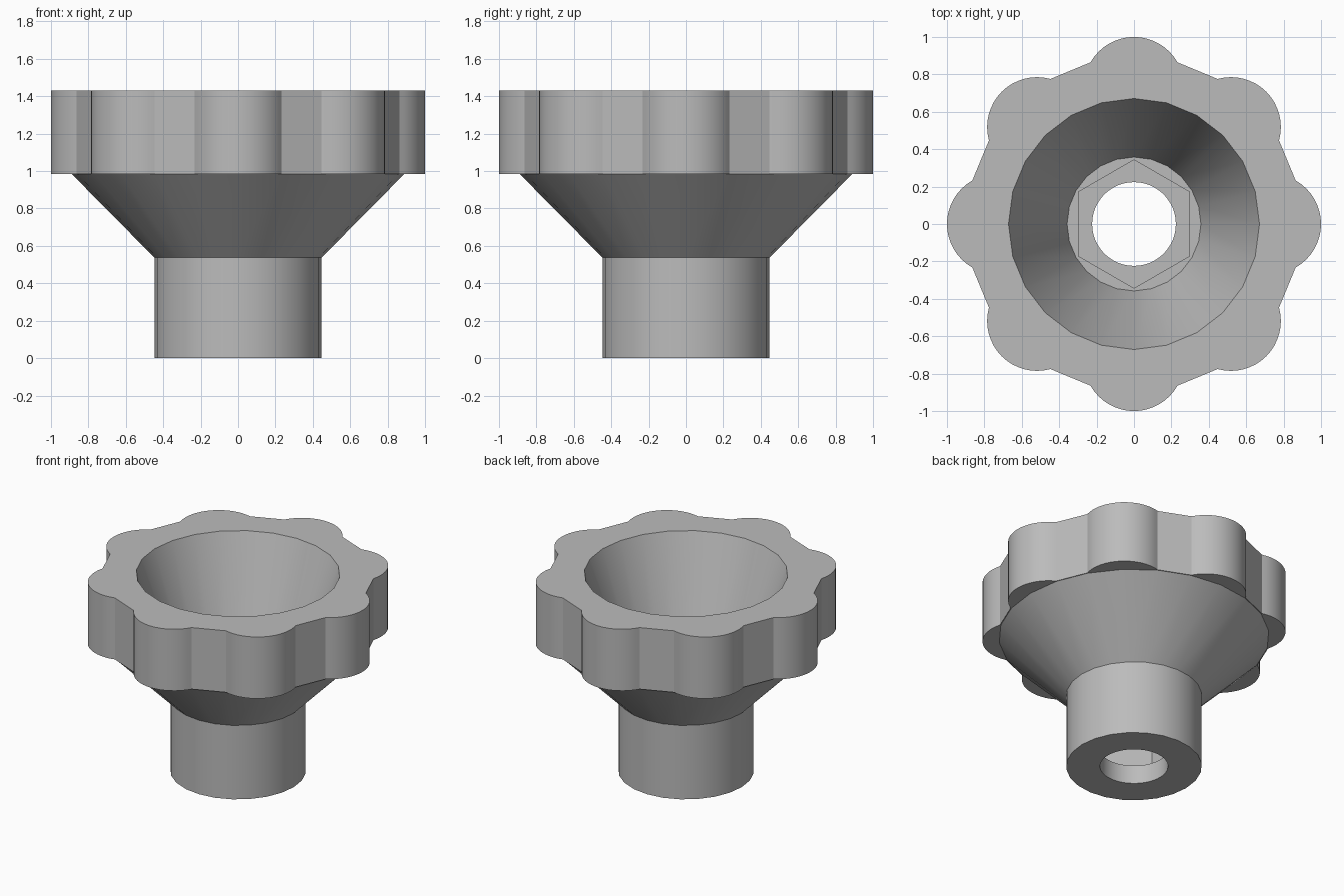
import bpy
import bmesh
from math import sin, cos, pi, radians

cube = bpy.data.objects.get("Cube")
if cube:
    bpy.data.objects.remove(cube, do_unlink=True)

grey = bpy.data.materials.new("plain grey")
grey.use_nodes = True
colour = (0.5, 0.5, 0.5, 1)
grey.diffuse_color = colour
grey.node_tree.nodes["Principled BSDF"].inputs["Base Color"].default_value = colour

STEM_TOP, RIM_BOTTOM, RIM_TOP, NUT_SEAT = 0.537, 0.985, 1.432, 0.134
bm = bmesh.new()


def ring(points, z):
    """Closed loop of vertices; returns vertices and edges."""
    verts = [bm.verts.new((x, y, z)) for x, y in points]
    edges = [bm.edges.new((verts[i - 1], v)) for i, v in enumerate(verts)]
    return verts, edges


def circle(radius, sides, start=0.0):
    angles = [start + 2 * pi * i / sides for i in range(sides)]
    return [(radius * cos(a), radius * sin(a)) for a in angles]


def lobed(lobes=8, reach=0.733, radius=0.267, spread=radians(60.5), steps=16):
    """Outline of round lobes joined by straight flats."""
    points = []
    for k in range(lobes):
        turn = 2 * pi * k / lobes
        for i in range(steps + 1):
            a = turn + spread * (2 * i / steps - 1)
            points.append((reach * cos(turn) + radius * cos(a),
                           reach * sin(turn) + radius * sin(a)))
    return points


def wall(a, b):
    """Side faces between two loops of equal count."""
    for i in range(len(a[0])):
        bm.faces.new((a[0][i - 1], a[0][i], b[0][i], b[0][i - 1]))


def flat(a, b):
    """Flat face area between two nested loops at one height."""
    bmesh.ops.triangle_fill(bm, use_beauty=True, edges=a[1] + b[1], normal=(0, 0, 1))


# Loops in order: up the outside, over the rim, down the inside
bore_low = ring(circle(0.224, 48), 0)
stem_low = ring(circle(0.447, 24), 0)
stem_high = ring(circle(0.447, 24), STEM_TOP)
cone_high = ring(circle(0.89, 24), RIM_BOTTOM)
grip_low = ring(lobed(), RIM_BOTTOM)
grip_high = ring(lobed(), RIM_TOP)
funnel_high = ring(circle(0.671, 24), RIM_TOP)
funnel_low = ring(circle(0.358, 24), STEM_TOP)
hex_high = ring(circle(0.343, 6, pi / 2), STEM_TOP)
hex_low = ring(circle(0.343, 6, pi / 2), NUT_SEAT)
bore_high = ring(circle(0.224, 48), NUT_SEAT)

# Stem and cone
flat(bore_low, stem_low)
wall(stem_low, stem_high)
wall(stem_high, cone_high)
# Lobed grip
flat(cone_high, grip_low)
wall(grip_low, grip_high)
flat(grip_high, funnel_high)
# Funnel, hexagonal pocket and through bore
wall(funnel_high, funnel_low)
flat(funnel_low, hex_high)
wall(hex_high, hex_low)
flat(hex_low, bore_high)
wall(bore_high, bore_low)

bmesh.ops.recalc_face_normals(bm, faces=bm.faces)
mesh = bpy.data.meshes.new("lobed_knob")
bm.to_mesh(mesh)
bm.free()
mesh.materials.append(grey)
knob = bpy.data.objects.new("lobed_knob", mesh)
bpy.context.collection.objects.link(knob)

bpy.ops.object.select_all(action="DESELECT")
knob.select_set(True)
bpy.context.view_layer.objects.active = knob
bpy.ops.object.shade_smooth_by_angle(angle=radians(25))
